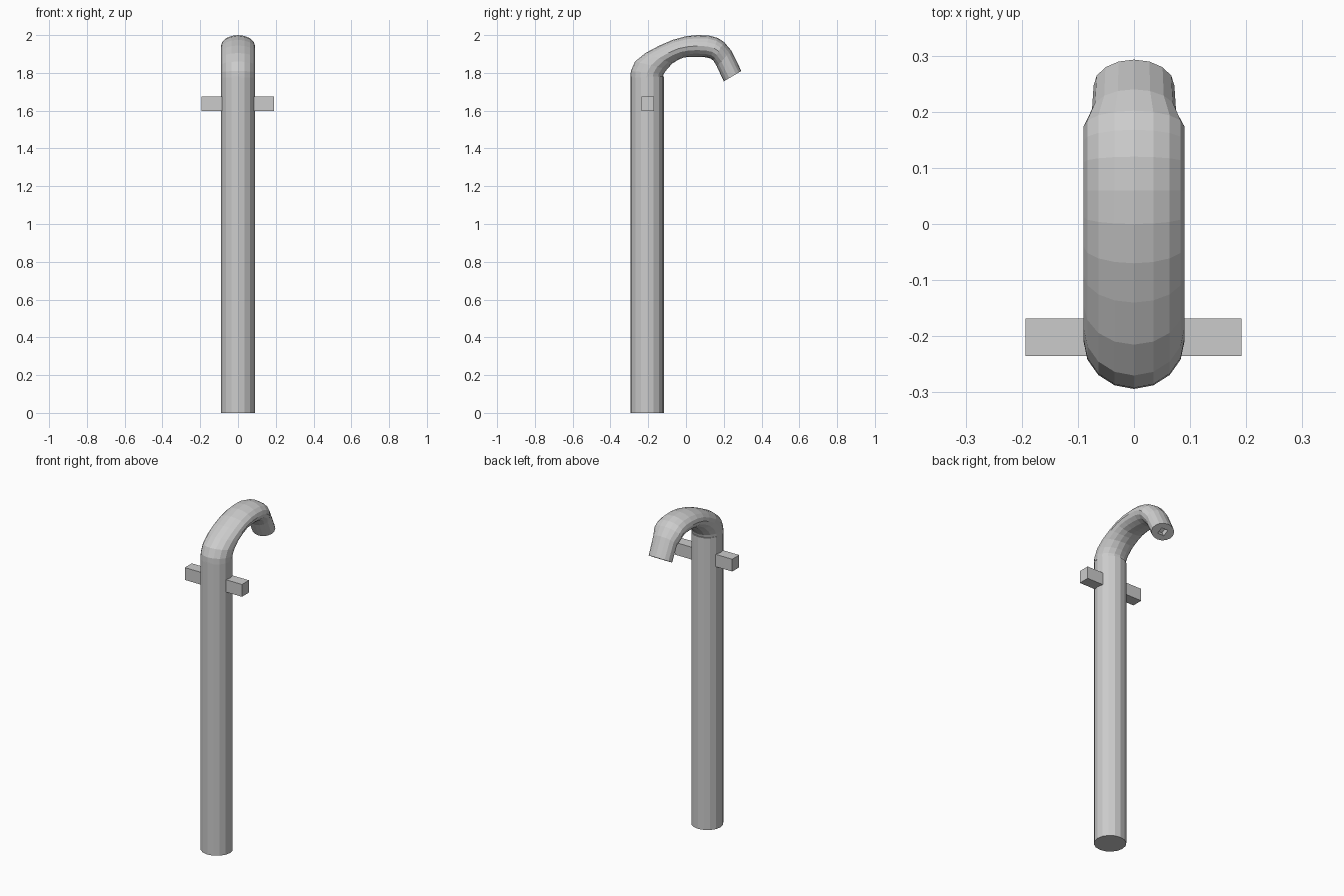
import bpy, bmesh
from math import cos, sin, pi
from mathutils import Vector

if "Cube" in bpy.data.objects:
    bpy.data.objects.remove(bpy.data.objects["Cube"])

SIDES = 16


def finish(bm, name):
    bmesh.ops.recalc_face_normals(bm, faces=bm.faces)
    mesh = bpy.data.meshes.new(name)
    bm.to_mesh(mesh)
    bm.free()
    obj = bpy.data.objects.new(name, mesh)
    bpy.context.collection.objects.link(obj)
    return obj


def ring(bm, outer, inner, half_width, square=False):
    """Oval (or square) loop in the plane of x and the line outer-inner."""
    a, b = Vector((0, *outer)), Vector((0, *inner))
    mid, half = (a + b) / 2, (a - b) / 2
    verts = []
    for i in range(SIDES):
        c, s = cos(2 * pi * i / SIDES), sin(2 * pi * i / SIDES)
        k = 1 / max(abs(c), abs(s)) if square else 1
        verts.append(bm.verts.new(mid + half * c * k + Vector((half_width * s * k, 0, 0))))
    return verts


def bridge(bm, loops):
    for p, q in zip(loops, loops[1:]):
        for i in range(SIDES):
            j = (i + 1) % SIDES
            bm.faces.new((p[i], p[j], q[j], q[i]))


# Upright pipe
bm = bmesh.new()
loops = [ring(bm, (-0.294, z), (-0.116, z), 0.09) for z in (0, 1.78)]
bridge(bm, loops)
for loop in loops:
    bm.faces.new(loop)
finish(bm, "upright_pipe")

# Curved spout: outer point, inner point (y, z) and half width of each section
sections = [
    ((-0.294, 1.775), (-0.124, 1.775), 0.09),
    ((-0.292, 1.81), (-0.118, 1.795), 0.09),
    ((-0.27, 1.86), (-0.10, 1.82), 0.09),
    ((-0.215, 1.905), (-0.072, 1.85), 0.09),
    ((-0.14, 1.945), (-0.04, 1.87), 0.09),
    ((-0.07, 1.975), (-0.01, 1.882), 0.09),
    ((0.0, 1.994), (0.025, 1.885), 0.09),
    ((0.06, 2.0), (0.06, 1.885), 0.09),
    ((0.12, 1.998), (0.10, 1.883), 0.09),
    ((0.168, 1.985), (0.128, 1.877), 0.09),
    ((0.202, 1.963), (0.145, 1.865), 0.09),
    ((0.24, 1.918), (0.163, 1.835), 0.075),
    ((0.293, 1.81), (0.20, 1.755), 0.072),
]
bm = bmesh.new()
loops = [ring(bm, *s) for s in sections]
# Square recess in the spout mouth
mouth_a, mouth_b = Vector(sections[-1][0]), Vector(sections[-1][1])
a, b = mouth_a.lerp(mouth_b, 0.32), mouth_a.lerp(mouth_b, 0.68)
inward = Vector((-0.51, 0.86)) * 0.03
loops.append(ring(bm, a, b, 0.022, True))
loops.append(ring(bm, a + inward, b + inward, 0.022, True))
bridge(bm, loops)
bm.faces.new(loops[0])
bm.faces.new(loops[-1])
finish(bm, "curved_spout")

# Handle bar through the pipe
bm = bmesh.new()
bmesh.ops.create_cube(bm, size=1)
bmesh.ops.scale(bm, vec=(0.385, 0.067, 0.075), verts=bm.verts)
bmesh.ops.translate(bm, vec=(-0.001, -0.202, 1.637), verts=bm.verts)
finish(bm, "handle_bar")
